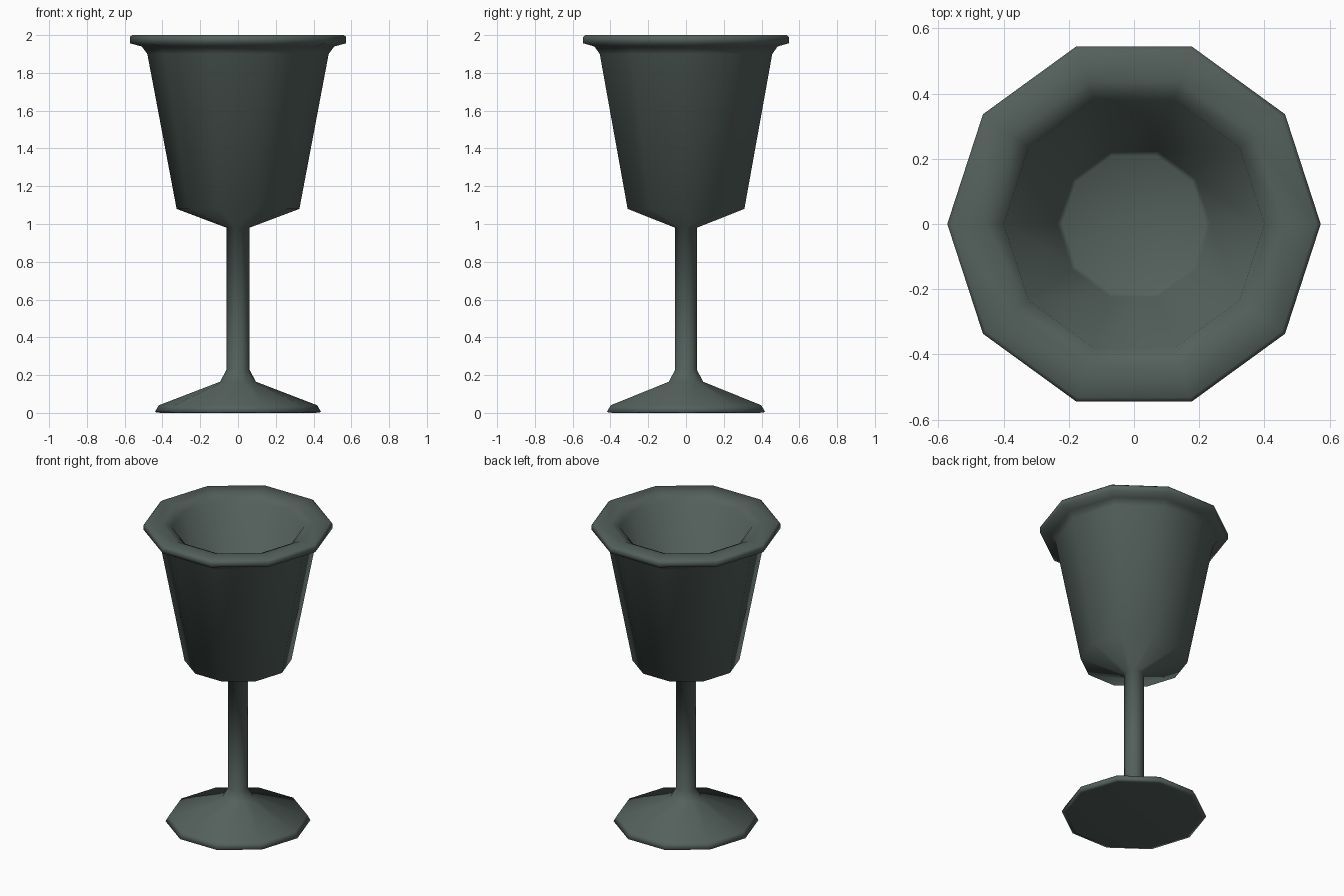
import bpy
import bmesh
import math

cube = bpy.data.objects.get("Cube")
if cube:
    bpy.data.objects.remove(cube, do_unlink=True)

SIDES = 10

# Single dark grey-green colour
mat = bpy.data.materials.new("dark_pewter_green")
mat.use_nodes = True
colour = (0.088, 0.118, 0.106, 1.0)
mat.diffuse_color = colour
mat.node_tree.nodes["Principled BSDF"].inputs["Base Color"].default_value = colour

# Goblet cross-section as (radius, height), from underside to inner floor
foot = [(0.41, 0), (0.44, 0.004), (0.42, 0.04), (0.095, 0.165)]
stem = [(0.06, 0.23), (0.06, 0.98)]
bowl = [(0.325, 1.08), (0.48, 1.9)]
lip = [(0.51, 1.94), (0.573, 1.957), (0.573, 1.99), (0.56, 2.0), (0.46, 2.0), (0.4, 1.97)]
inside = [(0.235, 1.13), (0.22, 1.12)]


def lathe(name, profile):
    """Revolve a profile into a closed, faceted solid with flat end caps."""
    bm = bmesh.new()
    rings = []
    for radius, height in profile:
        ring = []
        for i in range(SIDES):
            a = math.tau * i / SIDES
            ring.append(bm.verts.new((radius * math.cos(a), radius * math.sin(a), height)))
        rings.append(ring)
    for low, high in zip(rings, rings[1:]):
        for i in range(SIDES):
            j = (i + 1) % SIDES
            bm.faces.new((low[i], low[j], high[j], high[i]))
    bm.faces.new(rings[0][::-1])
    bm.faces.new(rings[-1])
    bmesh.ops.recalc_face_normals(bm, faces=bm.faces)
    for face in bm.faces:
        face.smooth = True
    mesh = bpy.data.meshes.new(name)
    bm.to_mesh(mesh)
    bm.free()
    mesh.materials.append(mat)
    obj = bpy.data.objects.new(name, mesh)
    bpy.context.scene.collection.objects.link(obj)
    return obj


lathe("goblet", foot + stem + bowl + lip + inside)
